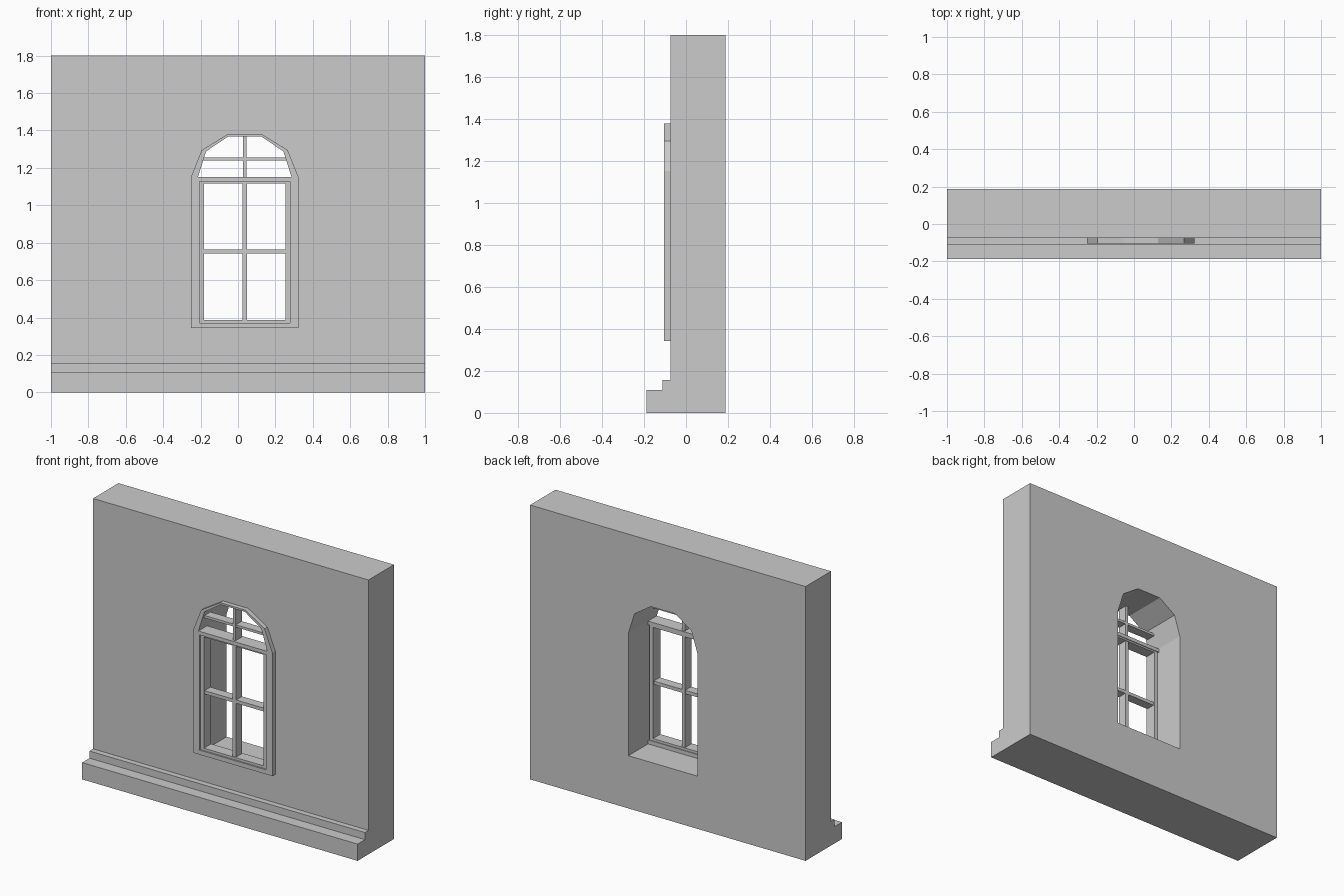
import bpy, bmesh

if "Cube" in bpy.data.objects:
    bpy.data.objects.remove(bpy.data.objects["Cube"])

CX = 0.036  # window centre line


def plate(name, loops, y0, y1):
    """Flat outline in x/z (further loops are holes) given thickness from y0 to y1."""
    cu = bpy.data.curves.new(name, 'CURVE')
    cu.dimensions = '2D'
    cu.fill_mode = 'BOTH'
    cu.extrude = (y1 - y0) / 2
    for pts in loops:
        s = cu.splines.new('POLY')
        s.points.add(len(pts) - 1)
        for p, (x, z) in zip(s.points, pts):
            p.co = (x, z, 0, 1)
        s.use_cyclic_u = True
    ob = bpy.data.objects.new(name, cu)
    bpy.context.collection.objects.link(ob)
    ob.rotation_euler = (1.5707963, 0, 0)
    ob.location.y = (y0 + y1) / 2
    bpy.ops.object.select_all(action='DESELECT')
    ob.select_set(True)
    bpy.context.view_layer.objects.active = ob
    bpy.ops.object.convert(target='MESH')
    ob = bpy.context.object
    bm = bmesh.new()
    bm.from_mesh(ob.data)
    bmesh.ops.remove_doubles(bm, verts=bm.verts, dist=1e-4)
    bmesh.ops.recalc_face_normals(bm, faces=bm.faces)
    for f in bm.faces:
        f.smooth = False
    bm.to_mesh(ob.data)
    bm.free()
    return ob


def rect(x0, x1, z0, z1):
    return [(x0, z0), (x1, z0), (x1, z1), (x0, z1)]


def mirrored(half):
    """Symmetric outline from (half width, z) points listed bottom to top."""
    return [(CX + w, z) for w, z in half] + [(CX - w, z) for w, z in reversed(half)]


arch_inner = [(0.25, 1.152), (0.207, 1.288), (0.088, 1.368)]

# wall with arched opening
opening = mirrored([(0.25, 0.346)] + arch_inner)
plate("wall", [rect(-1, 1, 0, 1.8), opening], -0.075, 0.188)

# raised window surround with main light and arched light
surround = mirrored([(0.287, 0.343), (0.287, 1.152), (0.23, 1.295), (0.092, 1.38)])
light = rect(CX - 0.242, CX + 0.242, 0.372, 1.128)
plate("window_surround", [surround, light, mirrored(arch_inner)], -0.105, -0.075)

# sash frame set inside the surround
pane = rect(CX - 0.217, CX + 0.217, 0.388, 1.117)
plate("sash_frame", [light, pane], -0.095, -0.02)

# transom and bottom rail carrying the surround back into the opening
for name, z0, z1 in (("transom", 1.128, 1.152), ("bottom_rail", 0.346, 0.372)):
    plate(name, [rect(CX - 0.25, CX + 0.25, z0, z1)], -0.075, -0.015)

# glazing bars
plate("lower_vertical_bar", [rect(CX - 0.012, CX + 0.012, 0.388, 1.117)], -0.09, -0.025)
plate("lower_cross_bar", [rect(CX - 0.217, CX + 0.217, 0.741, 0.763)], -0.088, -0.027)
plate("arch_vertical_bar", [rect(CX - 0.01, CX + 0.01, 1.152, 1.368)], -0.09, -0.025)
plate("arch_cross_bar", [rect(CX - 0.222, CX + 0.222, 1.24, 1.256)], -0.088, -0.027)

# stepped plinth along the foot of the wall
profile = [(-0.075, 0), (-0.188, 0), (-0.188, 0.11), (-0.112, 0.11), (-0.112, 0.157), (-0.075, 0.157)]
bm = bmesh.new()
face = bm.faces.new([bm.verts.new((-1, y, z)) for y, z in profile])
ext = bmesh.ops.extrude_face_region(bm, geom=[face], use_keep_orig=True)
bmesh.ops.translate(bm, vec=(2, 0, 0), verts=[v for v in ext["geom"] if isinstance(v, bmesh.types.BMVert)])
bmesh.ops.recalc_face_normals(bm, faces=bm.faces)
me = bpy.data.meshes.new("plinth")
bm.to_mesh(me)
bm.free()
bpy.context.collection.objects.link(bpy.data.objects.new("plinth", me))
